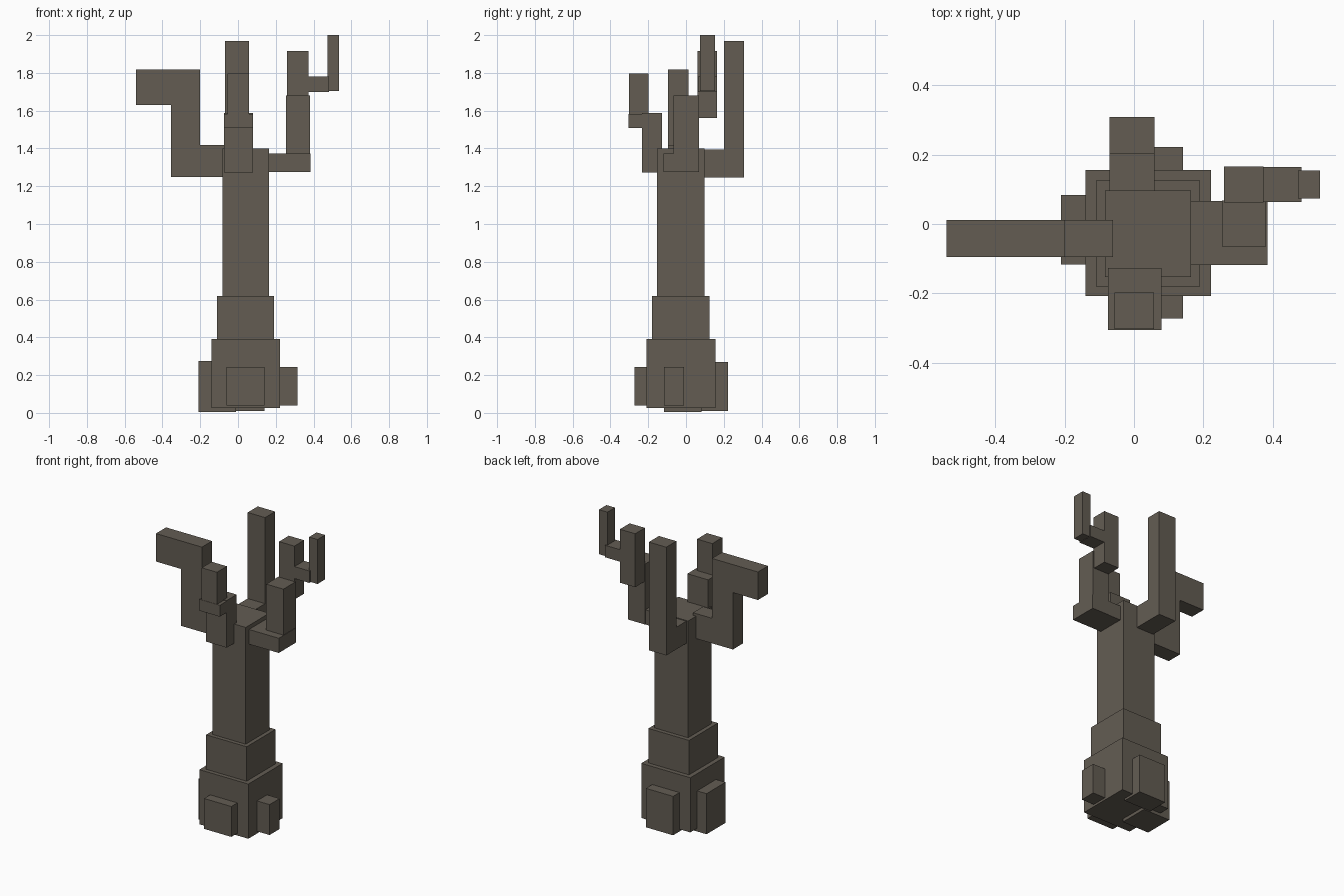
import bpy
import bmesh
from mathutils import Vector

cube = bpy.data.objects.get("Cube")
if cube:
    bpy.data.objects.remove(cube, do_unlink=True)

BARK = (0.125, 0.108, 0.086, 1.0)
bark = bpy.data.materials.new("grey_brown_bark")
bark.use_nodes = True
bark.diffuse_color = BARK
shader = next(n for n in bark.node_tree.nodes if n.type == 'BSDF_PRINCIPLED')
shader.inputs["Base Color"].default_value = BARK


def block(name, x, y, z):
    """Flat-faced box spanning the given (low, high) ranges."""
    low, high = (Vector(c) for c in zip(x, y, z))
    bm = bmesh.new()
    bmesh.ops.create_cube(bm, size=1)
    bmesh.ops.scale(bm, vec=high - low, verts=bm.verts)
    mesh = bpy.data.meshes.new(name)
    bm.to_mesh(mesh)
    bm.free()
    mesh.materials.append(bark)
    obj = bpy.data.objects.new(name, mesh)
    obj.location = (low + high) / 2
    bpy.context.collection.objects.link(obj)


# Stepped trunk
block("trunk_base", (-.14, .222), (-.208, .155), (.025, .39))
block("trunk_middle", (-.11, .19), (-.18, .125), (.38, .62))
block("trunk_upper", (-.083, .164), (-.153, .097), (.6, 1.4))

# Roots around the base
block("root_right", (-.21, -.01), (-.117, .083), (.004, .275))
block("root_back", (-.06, .141), (.08, .222), (.01, .27))
block("root_front", (-.06, .141), (-.272, -.15), (.04, .243))
block("root_left", (.2, .315), (-.117, -.01), (.04, .243))

# Right branch, stepping up and outward
block("right_branch_arm", (-.355, -.06), (-.095, .012), (1.25, 1.417))
block("right_branch_upright", (-.355, -.2), (-.095, .012), (1.25, 1.817))
block("right_branch_tip", (-.54, -.2), (-.095, .012), (1.63, 1.817))

# Back branch
block("back_branch_arm", (-.07, .059), (.08, .305), (1.247, 1.395))
block("back_branch_upright", (-.07, .059), (.202, .308), (1.247, 1.97))

# Front branch
block("front_branch_upright", (-.075, .079), (-.232, -.127), (1.272, 1.587))
block("front_branch_step", (-.075, .079), (-.305, -.2), (1.507, 1.583))
block("front_branch_tip", (-.056, .057), (-.303, -.198), (1.507, 1.797))

# Left branch, zigzagging to a thin twig
block("left_branch_arm", (.15, .384), (-.118, .066), (1.275, 1.373))
block("left_branch_upright", (.254, .381), (-.065, .068), (1.275, 1.68))
block("left_branch_top", (.26, .373), (.062, .165), (1.56, 1.917))
block("left_twig_arm", (.36, .483), (.063, .164), (1.7, 1.78))
block("left_twig_tip", (.473, .536), (.074, .154), (1.703, 2.0))
